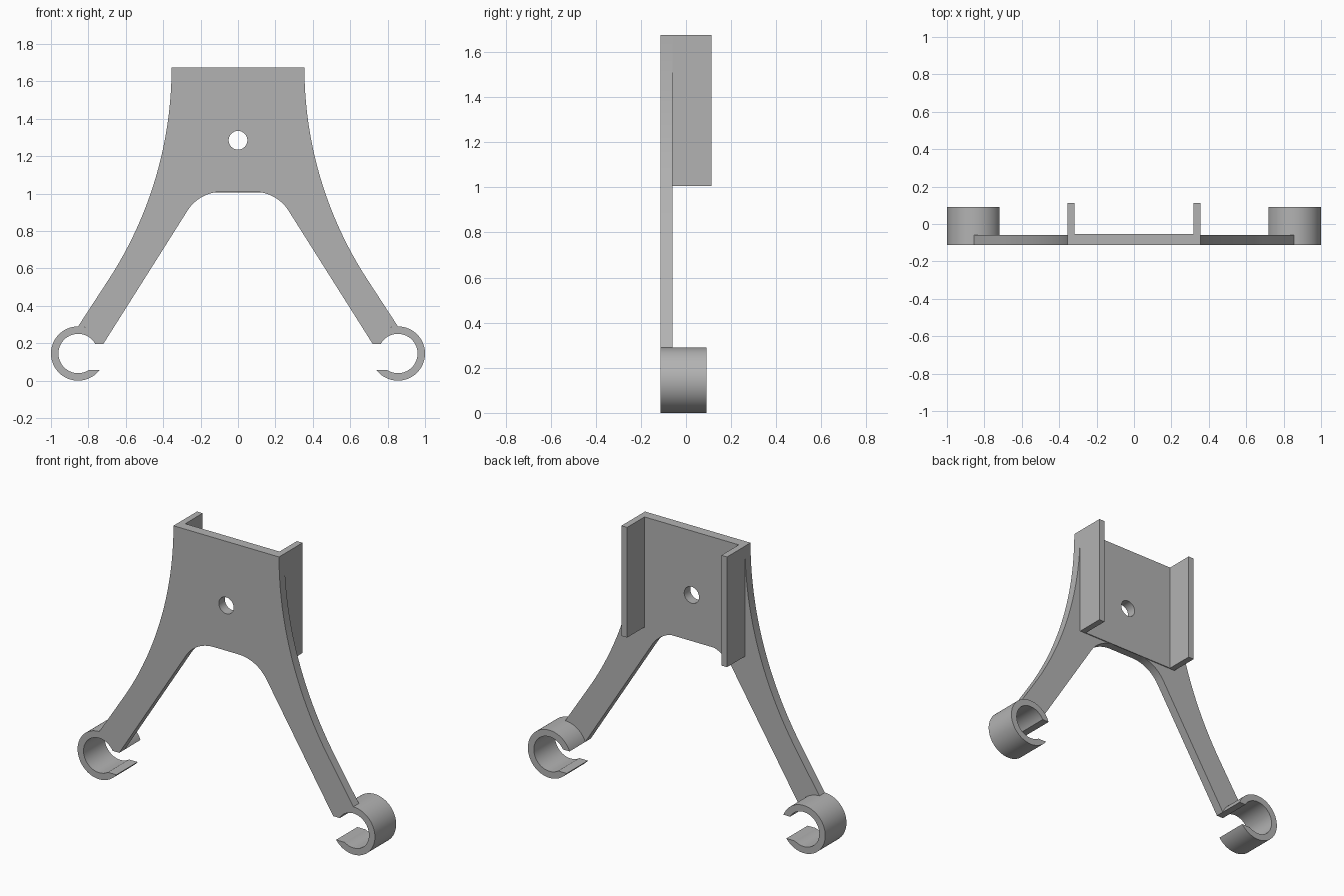
import bpy, bmesh
from math import sin, cos, asin, pi, radians
from mathutils import Vector

cube = bpy.data.objects.get("Cube")
if cube:
    bpy.data.objects.remove(cube, do_unlink=True)

grey = bpy.data.materials.new("plain grey")
grey.use_nodes = True
COLOUR = (0.45, 0.45, 0.45, 1)
grey.diffuse_color = COLOUR
grey.node_tree.nodes["Principled BSDF"].inputs["Base Color"].default_value = COLOUR

FRONT, ARM_BACK, PANEL_BACK, CLIP_BACK, BACK = -0.113, -0.06, -0.054, 0.091, 0.113
TOP, CHANNEL_BOTTOM, HALF, WALL = 1.675, 1.005, 0.355, 0.038
CX, CZ, OUTER, INNER = 0.855, 0.145, 0.145, 0.105   # clip ring
CUT_HIGH, CUT_LOW = 0.052, -0.087                   # clip mouth, from ring centre


def arc(cx, cz, r, a0, a1, n):
    return [(cx + r * cos(a0 + (a1 - a0) * i / n),
             cz + r * sin(a0 + (a1 - a0) * i / n)) for i in range(n + 1)]


def prism(name, points, sweep):
    """Extrude a closed list of 3D points along the sweep vector."""
    bm = bmesh.new()
    face = bm.faces.new([bm.verts.new(p) for p in points])
    new = bmesh.ops.extrude_face_region(bm, geom=[face], use_keep_orig=True)["geom"]
    bmesh.ops.translate(bm, vec=Vector(sweep),
                        verts=[g for g in new if isinstance(g, bmesh.types.BMVert)])
    bmesh.ops.recalc_face_normals(bm, faces=bm.faces)
    mesh = bpy.data.meshes.new(name)
    bm.to_mesh(mesh)
    bm.free()
    mesh.materials.append(grey)
    ob = bpy.data.objects.new(name, mesh)
    bpy.context.collection.objects.link(ob)
    return ob


def plate(name, outline, y0, y1):
    return prism(name, [(x, y0, z) for x, z in outline], (0, y1 - y0, 0))


# Front plate with two legs: outer flare, seat on the clip ring, inner arch
SLOPE = radians(33)
flare = arc(HALF + 2.08, TOP, 2.08, pi, pi + SLOPE, 32)
seat = arc(CX, CZ, OUTER, pi / 2, pi - asin(CUT_HIGH / OUTER), 14)
arch = arc(0.085, 0.79, 0.22, SLOPE, pi / 2, 16)
half = flare + seat + arch
body = plate("bracket_plate", half + [(-x, z) for x, z in reversed(half)], FRONT, ARM_BACK)

# Channel with two side flanges behind the plate
side = [(HALF, ARM_BACK), (HALF, BACK), (HALF - WALL, BACK), (HALF - WALL, PANEL_BACK)]
section = side + [(-x, y) for x, y in reversed(side)]
channel = prism("flanged_channel", [(x, y, CHANNEL_BOTTOM) for x, y in section],
                (0, 0, TOP - CHANNEL_BOTTOM))

# Screw hole through both
cutter = plate("hole_cutter", arc(0, 1.285, 0.05, 0, 2 * pi * 47 / 48, 47), -0.3, 0.3)
cutter.hide_render = True
for ob in (body, channel):
    mod = ob.modifiers.new("screw_hole", "BOOLEAN")
    mod.operation, mod.solver, mod.object = "DIFFERENCE", "EXACT", cutter
    bpy.context.view_layer.update()
    bpy.context.view_layer.objects.active = ob
    bpy.ops.object.modifier_apply(modifier=mod.name)
bpy.data.objects.remove(cutter, do_unlink=True)


# Open clip rings, mouths facing inward with level ends
def mouth_arc(r):
    return arc(CX, CZ, r, pi - asin(CUT_HIGH / r), -pi - asin(CUT_LOW / r), 64)


ring = mouth_arc(OUTER) + mouth_arc(INNER)[::-1]
clips = [plate(name, [(s * x, z) for x, z in ring], FRONT, CLIP_BACK)
         for name, s in (("left_clip", 1), ("right_clip", -1))]

# Smooth the curved walls, keep the edges sharp
for ob in [body, channel] + clips:
    bpy.ops.object.select_all(action="DESELECT")
    ob.select_set(True)
    bpy.context.view_layer.objects.active = ob
    bpy.ops.object.shade_smooth_by_angle(angle=radians(25))
